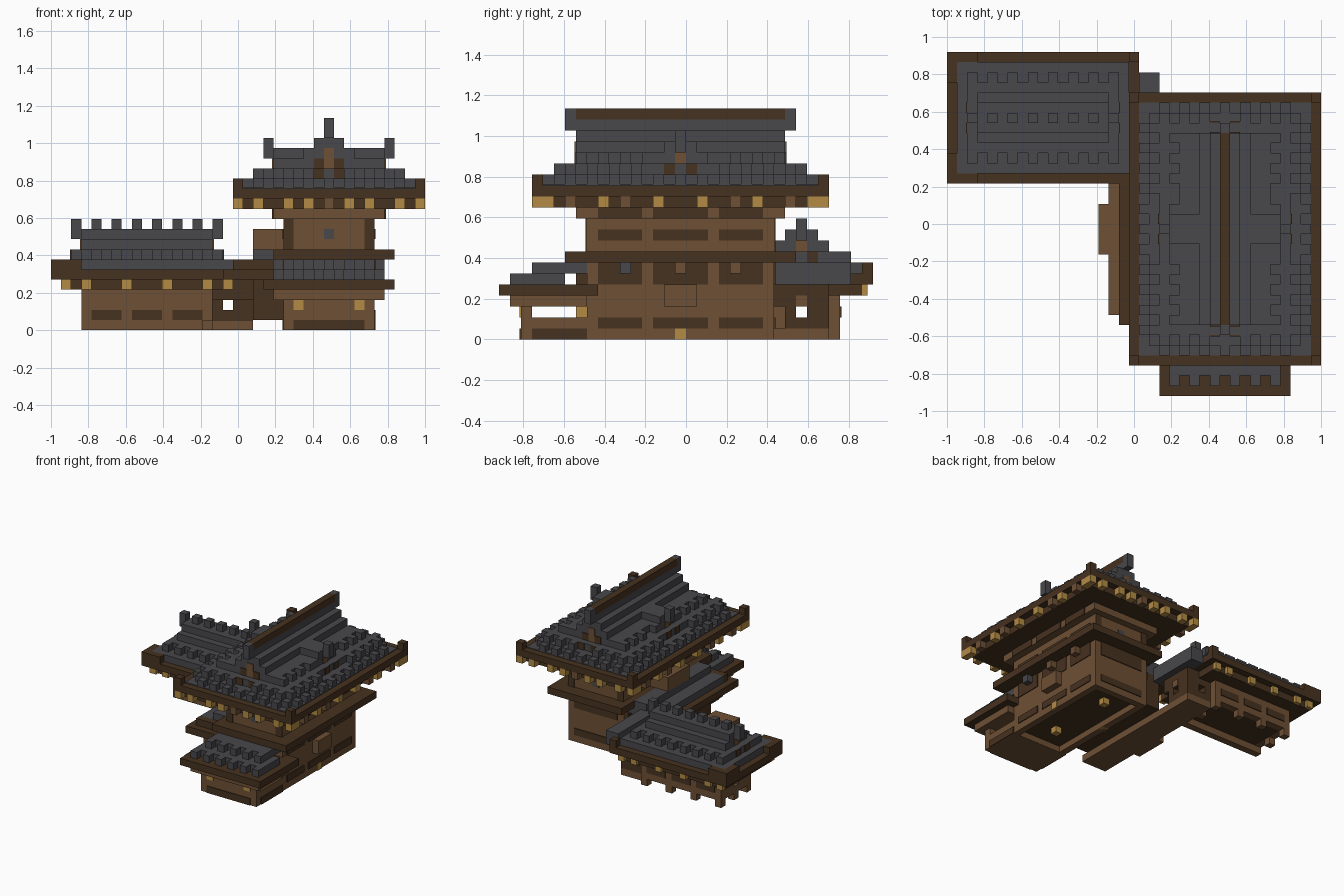
import bpy
import bmesh

CELL = 2 / 37
OFFSET_X, OFFSET_Y = -18.5, -17
MAIN_X, MAIN_Y = 55, 33      # twice the centre of the main hall, in cells
PLATE = 0.12                 # thickness of painted panels, in cells

old = bpy.data.objects.get("Cube")
if old:
    bpy.data.objects.remove(old, do_unlink=True)


def make_material(name, colour):
    mat = bpy.data.materials.new(name)
    mat.use_nodes = True
    mat.diffuse_color = (*colour, 1)
    mat.node_tree.nodes["Principled BSDF"].inputs["Base Color"].default_value = (*colour, 1)
    return mat


DARK = make_material("dark timber", (.062, .032, .014))
WOOD = make_material("warm timber", (.156, .08, .035))
GOLD = make_material("gold beam end", (.45, .26, .06))
TILE = make_material("grey tile", (.065, .065, .072))

parts = {}


def block(name, mat, x, y, z, flip_x=False, flip_y=False):
    """Add a box in cell units to a part, optionally mirrored about the main hall."""
    xs = [x] + ([(MAIN_X - x[1], MAIN_X - x[0])] if flip_x else [])
    ys = [y] + ([(MAIN_Y - y[1], MAIN_Y - y[0])] if flip_y else [])
    boxes = parts.setdefault(name, (mat, []))[1]
    boxes.extend((a, b, z) for a in xs for b in ys)


def finish():
    for name, (mat, boxes) in parts.items():
        bm = bmesh.new()
        for x, y, z in boxes:
            cube = bmesh.ops.create_cube(bm, size=1)
            for v in cube["verts"]:
                v.co.x = ((x[0] + x[1]) / 2 + v.co.x * (x[1] - x[0]) + OFFSET_X) * CELL
                v.co.y = ((y[0] + y[1]) / 2 + v.co.y * (y[1] - y[0]) + OFFSET_Y) * CELL
                v.co.z = ((z[0] + z[1]) / 2 + v.co.z * (z[1] - z[0])) * CELL
        mesh = bpy.data.meshes.new(name)
        bm.to_mesh(mesh)
        bm.free()
        mesh.materials.append(mat)
        bpy.context.collection.objects.link(bpy.data.objects.new(name, mesh))


# Main hall: footing ring, lower storey, gallery eave, upper storey, cornice
block("footing", WOOD, x=(23, 24), y=(8, 25), z=(0, 1), flip_x=True)
block("footing", WOOD, x=(24, 31), y=(24, 25), z=(0, 1))
block("under_floor", DARK, x=(24, 31), y=(8, 24), z=(.9, 1))
block("lower_walls", WOOD, x=(23, 32), y=(8, 25), z=(1, 7))
block("gallery_eave", DARK, x=(22, 34), y=(6, 27), z=(7, 8))
block("upper_walls", WOOD, x=(23, 32), y=(8, 25), z=(8, 11))
block("cornice", WOOD, x=(22, 33), y=(7, 26), z=(11, 12))
block("side_bay", WOOD, x=(32, 33), y=(15, 18), z=(3, 5))
block("floor_studs", GOLD, x=(31, 32 + PLATE), y=(16, 17), z=(0, 1), flip_x=True)
block("floor_studs", GOLD, x=(27, 28), y=(11, 12), z=(0, .9), flip_y=True)

# Dark panels along the long sides
side = (32, 32 + PLATE)
for bay, bracket in (((9, 13), 11), ((14, 19), 16), ((20, 24), 21)):
    for level in ((1, 2), (5, 7), (9, 10)):
        block("wall_panels", DARK, x=side, y=bay, z=level, flip_x=True)
    block("wall_panels", DARK, x=(33, 33 + PLATE), y=bay, z=(11, 12), flip_x=True)
    name, mat = ("tile_bracket", TILE) if bracket < 16 else ("gallery_brackets", WOOD)
    block(name, mat, x=(32, 33), y=(bracket, bracket + 1), z=(6, 7), flip_x=True)
block("corner_panels", DARK, x=(23, 24), y=(8 - PLATE, 8), z=(8, 11), flip_x=True, flip_y=True)
block("window", TILE, x=(27, 28), y=(8 - PLATE, 8), z=(9, 10), flip_y=True)
block("rear_panels", DARK, x=(24, 31), y=(25, 25 + PLATE), z=(1, 2))
block("rear_panels", DARK, x=(24, 31), y=(25, 25 + PLATE), z=(5, 7))

# Great roof: eave slab, corner blocks, rafter ends
block("great_eave", DARK, x=(18, 37), y=(3, 30), z=(13, 14))
block("great_eave_corners", DARK, x=(18, 19), y=(3, 4), z=(14, 15), flip_x=True, flip_y=True)
block("soffit", DARK, x=(19, 36), y=(4, 29), z=(12, 13))
for i in (18, 20, 23, 25):
    block("rafter_ends", GOLD, x=(i, i + 1), y=(3, 4), z=(12, 13), flip_x=True, flip_y=True)
block("plain_rafter", WOOD, x=(27, 28), y=(3, 4), z=(12, 13), flip_y=True)
for j in (4, 9, 14):
    block("rafter_ends", GOLD, x=(18, 19), y=(j, j + 1), z=(12, 13), flip_x=True, flip_y=True)
for j in (6, 11):
    block("plain_rafter", WOOD, x=(18, 19), y=(j, j + 1), z=(12, 13), flip_x=True, flip_y=True)

# Great roof: stepped tile tiers with alternating tile rows
block("roof_tiers", TILE, x=(19, 36), y=(4, 29), z=(14, 14 + PLATE))
block("roof_tiers", TILE, x=(20, 35), y=(5, 28), z=(14, 15))
block("roof_tiers", TILE, x=(21, 34), y=(6, 27), z=(15, 16))
block("roof_tiers", TILE, x=(23, 32), y=(7, 26), z=(16, 17))
block("roof_tiers", TILE, x=(25, 30), y=(7, 26), z=(17, 18))
block("roof_tiers", TILE, x=(26, 29), y=(7, 26), z=(18, 19))
for j in range(6, 27, 2):
    row = (j, j + 1)
    block("roof_tile_rows", TILE, x=(19, 20), y=row, z=(14, 15), flip_x=True)
    if j not in (14, 16, 18):
        block("roof_tile_rows", TILE, x=(20, 21), y=row, z=(15, 16), flip_x=True)
        if j < 26:
            block("roof_tile_rows", TILE, x=(22, 23), y=(j + 1, j + 2), z=(16, 17), flip_x=True)
for i in range(21, 34, 2):
    block("roof_tile_rows", TILE, x=(i, i + 1), y=(4, 5), z=(14, 15), flip_y=True)
    if abs(i - 27) > 1:
        block("roof_tile_rows", TILE, x=(i, i + 1), y=(5, 6), z=(15, 16), flip_y=True)

# Ridge with timber cap
block("ridge", TILE, x=(27, 28), y=(6, 27), z=(19, 20))
block("ridge", TILE, x=(27, 28), y=(6, 7), z=(20, 21), flip_y=True)
block("ridge_cap", DARK, x=(27, 28), y=(7, 26), z=(20, 21))

# Cross gable with end finials
block("cross_gable", TILE, x=(22, 33), y=(14, 19), z=(16, 17))
block("cross_gable", TILE, x=(22, 33), y=(15, 18), z=(17, 18))
block("cross_finial", TILE, x=(21, 22), y=(16, 17), z=(17, 19), flip_x=True)

# Timber gable ornaments, flush with the gables
block("gable_struts", DARK, x=(26, 27), y=(6 - PLATE, 6), z=(15, 16), flip_x=True, flip_y=True)
block("gable_struts", DARK, x=(26, 27), y=(7 - PLATE, 7), z=(16, 17), flip_x=True, flip_y=True)
block("gable_post", WOOD, x=(27, 28), y=(7 - PLATE, 7), z=(16, 18), flip_y=True)
block("cross_struts", DARK, x=(21 - PLATE, 21), y=(15, 16), z=(15, 16), flip_x=True, flip_y=True)
block("cross_post", WOOD, x=(22 - PLATE, 22), y=(16, 17), z=(16, 17), flip_x=True)

# Front porch
block("porch_base", WOOD, x=(23, 32), y=(2, 8), z=(0, 2))
block("porch_front", WOOD, x=(23, 32), y=(2, 3), z=(2, 3))
block("porch_lintel", WOOD, x=(22, 33), y=(1, 8), z=(3, 4))
block("porch_eave", DARK, x=(21, 34), y=(0, 9), z=(4, 5))
block("porch_tiles", TILE, x=(22, 33), y=(2, 6), z=(5, 6))
block("porch_tiles", TILE, x=(23, 32), y=(4, 8), z=(6, 7))
for i in range(22, 33, 2):
    block("porch_tiles", TILE, x=(i, i + 1), y=(1, 2), z=(5, 6))
    if i > 22:
        block("porch_tiles", TILE, x=(i - 1, i), y=(3, 4), z=(6, 7))
block("porch_gold", GOLD, x=(24, 25), y=(2 - PLATE, 2), z=(2, 3), flip_x=True)
block("porch_gold", GOLD, x=(24, 25), y=(7, 8), z=(2, 3), flip_x=True)
block("porch_panel", DARK, x=(24, 31), y=(2 - PLATE, 2), z=(0, 1))
block("porch_panel", DARK, x=side, y=(3, 8), z=(0, 1), flip_x=True)

# Side verandah with lean-to roof and balcony
block("verandah_floor", WOOD, x=(16, 20), y=(8, 26), z=(0, 1))
block("verandah_floor", WOOD, x=(15, 16), y=(14, 19), z=(0, 1))
block("verandah_wall", DARK, x=(20, 23), y=(9, 24), z=(1, 5))
block("lean_to_eave", DARK, x=(17, 22), y=(7, 24), z=(5, 6))
block("lean_to_rim", DARK, x=(18, 22), y=(8, 9), z=(6, 7))
block("lean_to_tiles", TILE, x=(18, 23), y=(9, 24), z=(6, 7))
block("lean_to_tiles", TILE, x=(20, 22), y=(9, 24), z=(7, 8))
block("balcony", WOOD, x=(20, 23), y=(14, 19), z=(8, 10))

# Wing: walls over arched footings, with a window in each end
block("wing_sides", WOOD, x=(3, 16), y=(24, 25), z=(0, 4))
block("wing_sides", WOOD, x=(3, 16), y=(30, 31), z=(1, 4))
block("wing_floor", DARK, x=(4, 15), y=(25, 30), z=(1, 1.5))
for i in (3, 15):
    end = (i, i + 1)
    block("wing_ends", WOOD, x=end, y=(25, 30), z=(1, 2))
    block("wing_ends", WOOD, x=end, y=(25, 27), z=(2, 3))
    block("wing_ends", WOOD, x=end, y=(28, 30), z=(2, 3))
    block("wing_ends", WOOD, x=end, y=(25, 30), z=(3, 4))
    block("wing_feet", WOOD, x=end, y=(27, 28), z=(0, 1))
for i in range(3, 16, 4):
    block("wing_feet", WOOD, x=(i, i + 1), y=(30, 31), z=(0, 1))
    if i < 15:
        block("wing_panels", DARK, x=(i + 1, i + 4), y=(24 - PLATE, 24), z=(1, 2))
        block("wing_panels", DARK, x=(i + 1, i + 4), y=(31, 31 + PLATE), z=(2, 3))

# Link between wing and hall, open through its windows
block("link_base", WOOD, x=(16, 20), y=(26, 30), z=(0, 1))
block("link_walls", DARK, x=(16, 20), y=(26, 30), z=(1, 2))
for span in ((16, 17), (18, 20)):
    for depth in ((26, 27), (28, 30)):
        block("link_walls", DARK, x=span, y=depth, z=(2, 3))
block("link_head", DARK, x=(16, 20), y=(25, 30), z=(3, 5))
block("link_plaque", WOOD, x=(20, 20 + PLATE), y=(27, 28), z=(3, 4))
block("link_roof", TILE, x=(19, 21), y=(24, 32), z=(5, 7))

# Wing roof
block("wing_eave", DARK, x=(0, 19), y=(21, 34), z=(5, 6))
block("wing_soffit", DARK, x=(1, 18), y=(22, 33), z=(4, 5))
for j in (21, 33):
    block("wing_eave_corners", DARK, x=(0, 3), y=(j, j + 1), z=(6, 7))
    block("wing_eave_corners", DARK, x=(18, 19), y=(j, j + 1), z=(6, 7))
for span in ((22, 24), (31, 33)):
    block("wing_eave_corners", DARK, x=(0, 1), y=span, z=(6, 7))
for i in (1, 3, 7, 11, 15, 17):
    for j in (21.5, 33):
        block("wing_gold", GOLD, x=(i, i + 1), y=(j, j + .5), z=(4, 5))
block("wing_tiles", TILE, x=(1, 18), y=(22, 33), z=(6, 7))
block("wing_tiles", TILE, x=(2, 17), y=(24, 31), z=(7, 8))
block("wing_tiles", TILE, x=(3, 16), y=(25, 30), z=(8, 9))
block("wing_tiles", TILE, x=(3, 16), y=(26, 29), z=(9, 10))
for i in range(2, 17, 2):
    for j in (23, 31):
        block("wing_tiles", TILE, x=(i, i + 1), y=(j, j + 1), z=(7, 8))
    low = 9 if i in (2, 16) else 10
    block("wing_ridge_tiles", TILE, x=(i, i + 1), y=(27, 28), z=(low, 11))
for outer, inner in (((2 - PLATE, 2), (3 - PLATE, 3)), ((17, 17 + PLATE), (16, 16 + PLATE))):
    block("wing_gable_post", WOOD, x=inner, y=(27, 28), z=(8, 9))
    for j in (26, 28):
        block("wing_gable_struts", DARK, x=outer, y=(j, j + 1), z=(7, 8))

finish()
